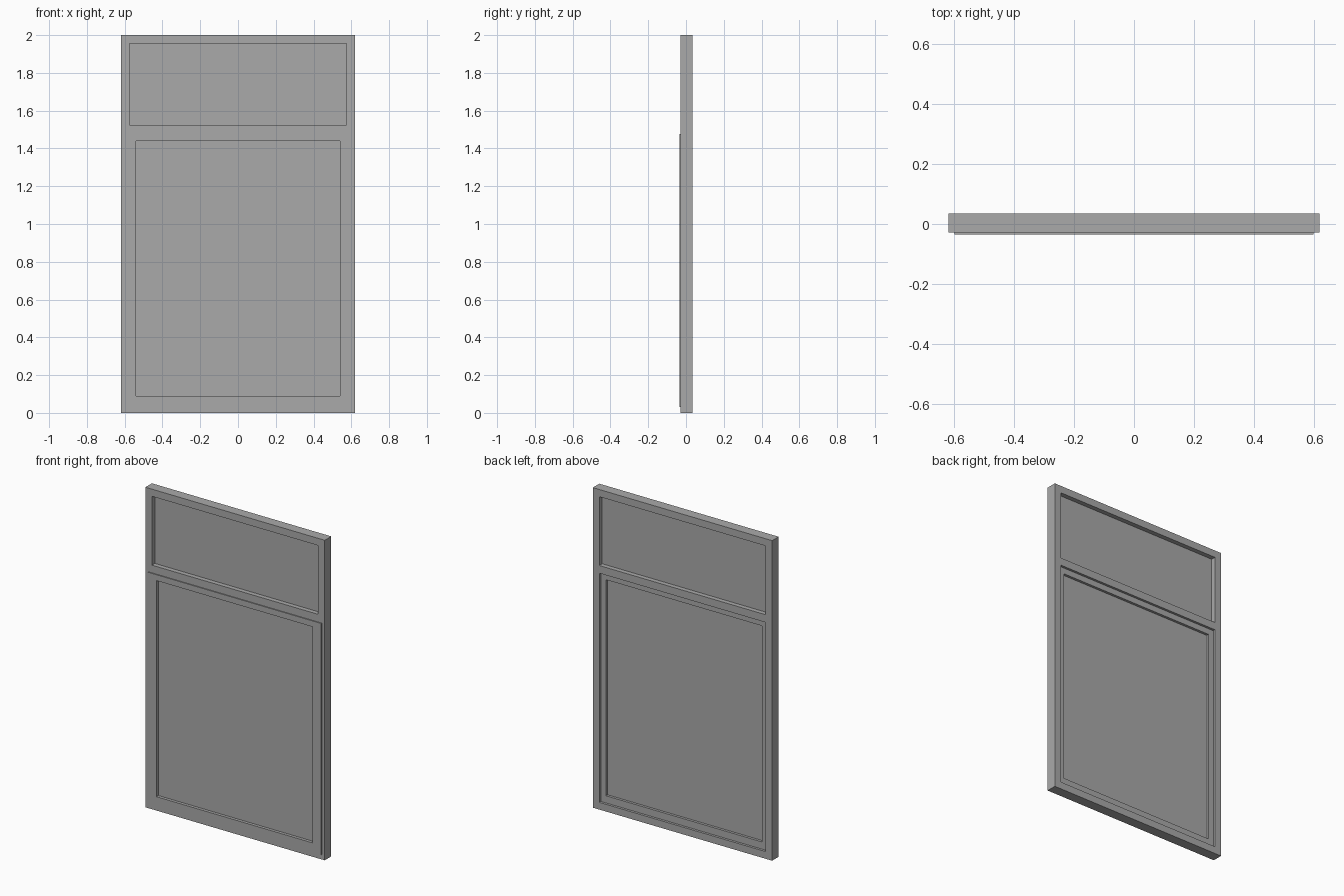
import bpy
import bmesh

cube = bpy.data.objects.get("Cube")
if cube:
    bpy.data.objects.remove(cube, do_unlink=True)

grey = bpy.data.materials.new("plain grey")
grey.use_nodes = True
colour = (0.4, 0.4, 0.4, 1)
grey.diffuse_color = colour
grey.node_tree.nodes["Principled BSDF"].inputs["Base Color"].default_value = colour


def finish(name, bm):
    mesh = bpy.data.meshes.new(name)
    bmesh.ops.recalc_face_normals(bm, faces=bm.faces)
    bm.to_mesh(mesh)
    bm.free()
    mesh.materials.append(grey)
    bpy.context.collection.objects.link(bpy.data.objects.new(name, mesh))


def ring(name, outer, inner, front, back):
    """Rectangular frame; outer and inner are (half width, bottom, top)."""
    bm = bmesh.new()
    loops = []
    for (w, low, high), y in ((outer, front), (inner, front), (inner, back), (outer, back)):
        loops.append([bm.verts.new((x, y, z)) for x, z in
                      ((-w, low), (w, low), (w, high), (-w, high))])
    for k in range(4):
        a, b = loops[k], loops[(k + 1) % 4]
        for i in range(4):
            j = (i + 1) % 4
            bm.faces.new((a[i], a[j], b[j], b[i]))
    finish(name, bm)


def slab(name, size, front, back):
    w, low, high = size
    bm = bmesh.new()
    bmesh.ops.create_cube(bm, size=1)
    for v in bm.verts:
        v.co = (v.co.x * 2 * w,
                front if v.co.y < 0 else back,
                low if v.co.z < 0 else high)
    finish(name, bm)


FRONT, BACK = -0.029, 0.035

# Fixed outer frame and its crossbar
ring("outer_frame", (0.62, 0, 2), (0.575, 0.045, 1.955), FRONT, BACK)
slab("crossbar", (0.575, 1.477, 1.525), FRONT, BACK)

# Fixed upper pane
slab("upper_pane", (0.575, 1.525, 1.955), 0.0, 0.006)

# Opening sash, lapping over the front of the frame
ring("lower_sash", (0.6, 0.03, 1.477), (0.54, 0.09, 1.44), -0.035, FRONT)
ring("sash_body", (0.575, 0.045, 1.477), (0.54, 0.09, 1.44), FRONT, 0.02)
slab("lower_pane", (0.54, 0.09, 1.44), -0.016, 0.004)
